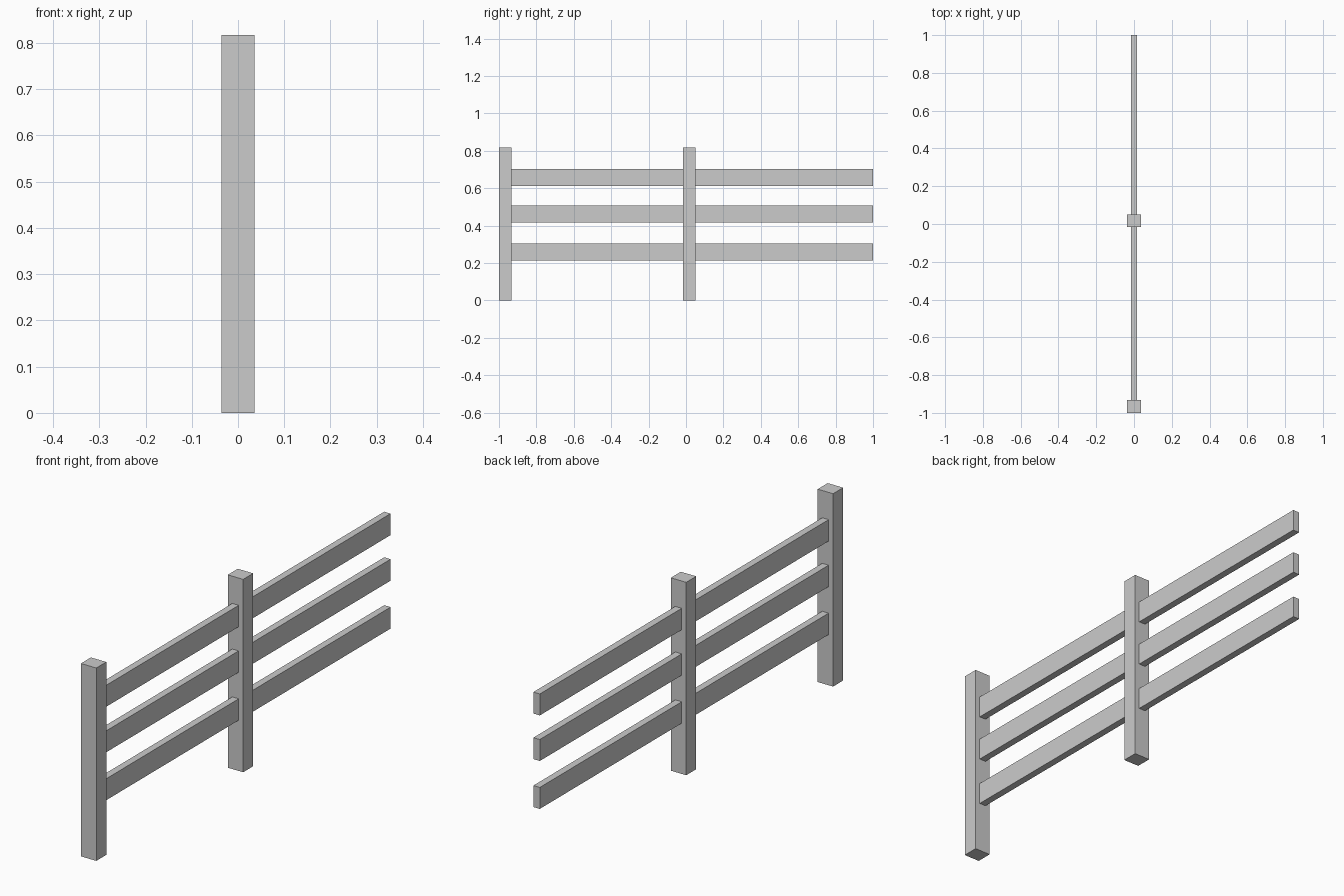
import bpy

if "Cube" in bpy.data.objects:
    bpy.data.objects.remove(bpy.data.objects["Cube"])

SPACING = 0.983                    # post to post
POST_W, POST_D, POST_H = 0.072, 0.067, 0.817
RAIL_T, RAIL_H = 0.03, 0.091
FIRST_Y = -1 + POST_D / 2


def box(name, size, centre):
    bpy.ops.mesh.primitive_cube_add(size=1, location=centre)
    ob = bpy.context.object
    ob.name = name
    ob.scale = size
    bpy.ops.object.transform_apply(location=False, rotation=False, scale=True)
    return ob


# Square posts, one per fence section
for i in range(2):
    y = FIRST_Y + i * SPACING
    box(f"post_{i + 1}", (POST_W, POST_D, POST_H), (0, y, POST_H / 2))

# Three rails running from the first post's core through the second to the open end
rail_len = 1 - FIRST_Y
for name, z in (("lower_rail", 0.26), ("middle_rail", 0.463), ("upper_rail", 0.656)):
    box(name, (RAIL_T, rail_len, RAIL_H), (0, FIRST_Y + rail_len / 2, z))
